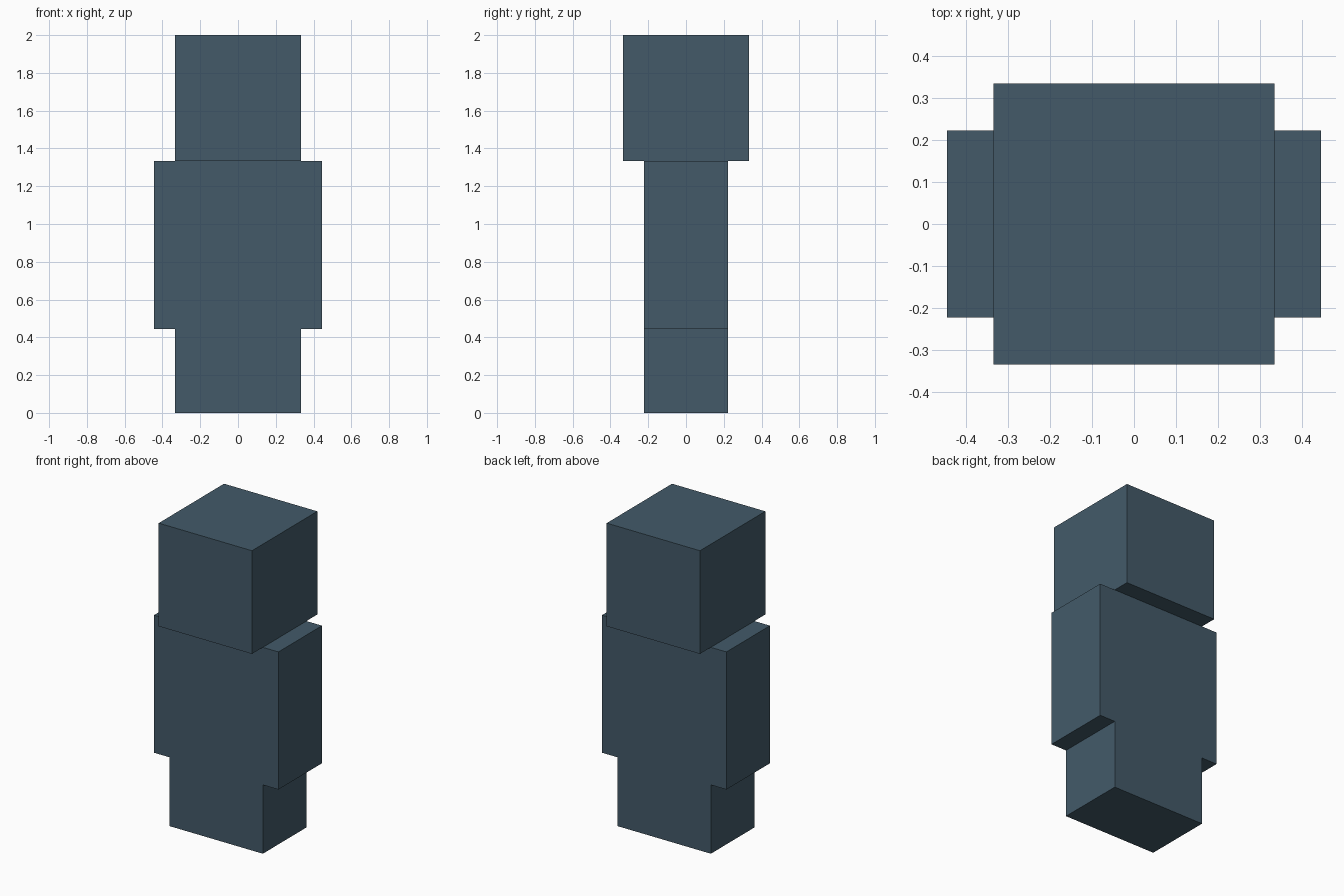
import bpy

if "Cube" in bpy.data.objects:
    bpy.data.objects.remove(bpy.data.objects["Cube"])

U = 1 / 9  # block unit: the figure is 18 units tall

slate = bpy.data.materials.new("slate_blue")
slate.diffuse_color = (0.056, 0.102, 0.141, 1)
slate.use_nodes = True
slate.node_tree.nodes["Principled BSDF"].inputs["Base Color"].default_value = slate.diffuse_color


def box(name, width, depth, bottom, top):
    """Box centred on the vertical axis, sized in block units."""
    bpy.ops.mesh.primitive_cube_add(size=1, location=(0, 0, (bottom + top) / 2 * U))
    obj = bpy.context.object
    obj.name = name
    obj.scale = (width * U, depth * U, (top - bottom) * U)
    bpy.ops.object.transform_apply(location=False, rotation=False, scale=True)
    obj.data.materials.append(slate)
    return obj


# Stacked figure: legs, torso with arms, head
box("legs", 6, 4, 0, 4)
box("torso", 8, 4, 4, 12)
box("head", 6, 6, 12, 18)
